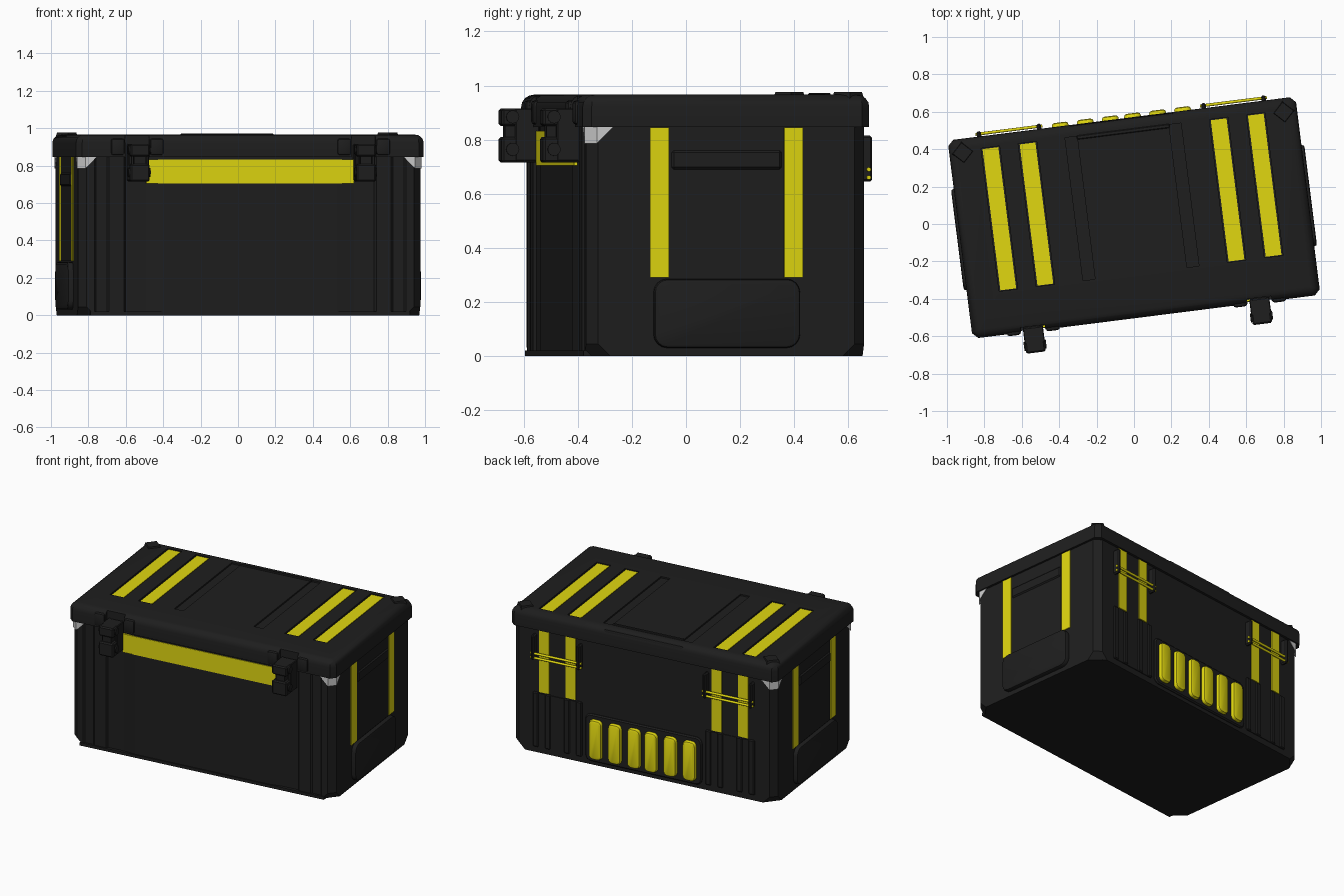
import bpy, bmesh, math
from mathutils import Matrix, Vector

if "Cube" in bpy.data.objects:
    bpy.data.objects.remove(bpy.data.objects["Cube"])

# The whole case is turned slightly about the vertical axis
TURN = Matrix.Translation((0, 0.034, 0)) @ Matrix.Rotation(math.radians(7.2), 4, 'Z')


def mat(name, col):
    m = bpy.data.materials.new(name)
    m.diffuse_color = (*col, 1)
    m.use_nodes = True
    m.node_tree.nodes["Principled BSDF"].inputs["Base Color"].default_value = m.diffuse_color
    return m


BLACK = mat("black", (0.013, 0.013, 0.013))
YELLOW = mat("yellow", (0.75, 0.68, 0.005))
GREY = mat("grey", (0.6, 0.6, 0.6))


def finish(name, bm, material, smooth=False):
    bmesh.ops.recalc_face_normals(bm, faces=bm.faces)
    me = bpy.data.meshes.new(name)
    bm.to_mesh(me)
    bm.free()
    me.materials.append(material)
    ob = bpy.data.objects.new(name, me)
    bpy.context.collection.objects.link(ob)
    ob.matrix_world = TURN
    if smooth:
        bpy.context.view_layer.objects.active = ob
        ob.select_set(True)
        bpy.ops.object.shade_smooth_by_angle(angle=math.radians(35))
        ob.select_set(False)
    return ob


def add_box(bm, u, v, z):
    mtx = Matrix.Translation([(a + b) / 2 for a, b in (u, v, z)]) @ \
        Matrix.Diagonal([b - a for a, b in (u, v, z)] + [1])
    return bmesh.ops.create_cube(bm, size=1, matrix=mtx)['verts']


def box(name, u, v, z, material=BLACK, bevel=0, seg=1, round_axis=None, r=0.04):
    """Box by ranges; round_axis rounds the edges running along that axis."""
    bm = bmesh.new()
    add_box(bm, u, v, z)
    if round_axis is not None:
        es = [e for e in bm.edges
              if abs((e.verts[0].co - e.verts[1].co).normalized()[round_axis]) > 0.9]
        bmesh.ops.bevel(bm, geom=es, offset=r, segments=4, profile=0.5, affect='EDGES')
    if bevel:
        es = [e for e in bm.edges if len(e.link_faces) == 2 and e.calc_face_angle() > 0.8]
        bmesh.ops.bevel(bm, geom=es, offset=bevel, segments=seg, profile=0.5, affect='EDGES')
    return finish(name, bm, material, bevel > 0 or round_axis is not None)


def span(c, w):
    return (c - w / 2, c + w / 2)


def side(s, a, b):
    return tuple(sorted((s * a, s * b)))


def prism(pts, z0, z1):
    bm = bmesh.new()
    f = bm.faces.new([bm.verts.new((x, y, z0)) for x, y in pts])
    ext = bmesh.ops.extrude_face_region(bm, geom=[f])['geom']
    for vert in ext:
        if isinstance(vert, bmesh.types.BMVert):
            vert.co.z = z1
    return bm


def cut(bm, co, no, outer=True):
    res = bmesh.ops.bisect_plane(bm, geom=bm.verts[:] + bm.edges[:] + bm.faces[:], plane_co=co,
                                 plane_no=no, clear_outer=outer, clear_inner=not outer)
    es = [g for g in res['geom_cut'] if isinstance(g, bmesh.types.BMEdge)]
    bmesh.ops.contextual_create(bm, geom=es)


# Body: chamfered plan with shallow front steps, bottom corners cut off
U, V, C = 0.922, 0.518, 0.04
half = [(0.47, -V), (0.56, -V + .012), (0.67, -V + .012), (0.68, -V), (0.76, -V),
        (0.77, -V + .008), (0.83, -V + .008), (0.84, -V), (U - C, -V), (U, -V + C),
        (U, V - C), (U - C, V)]
plan = half + [(-x, y) for x, y in reversed(half)]
bm = prism(plan, 0, 0.85)
for su in (-1, 1):
    for sv in (-1, 1):
        cut(bm, (su * (U - C), sv * V, 0.045), Vector((su, sv, -1)))
finish("body", bm, BLACK)
box("base_rim", (-.86, .86), (-.525, .5), (0, .02))

# Pale corner guards under the lid, on three corners
U2, V2 = U + .006, V + .006
oct_half = [(U2 - C, -V2), (U2, -V2 + C), (U2, V2 - C), (U2 - C, V2)]
for su, sv in ((-1, -1), (1, -1), (-1, 1)):
    bm = prism(oct_half + [(-x, y) for x, y in reversed(oct_half)], 0.7, 0.848)
    cut(bm, (su * (U2 - C), sv * V2, 0.785), Vector((su, sv, 1)), outer=False)
    finish("corner_guard", bm, GREY)

# Lid with rounded top edge
LU, LV, TOP = 0.937, 0.534, 0.966
c = 0.03
lh = [(LU - c, -LV), (LU, -LV + c), (LU, LV - c), (LU - c, LV)]
bm = prism(lh + [(-x, y) for x, y in reversed(lh)], 0.847, TOP)
es = [e for e in bm.edges if all(v.co.z > 0.95 for v in e.verts)]
bmesh.ops.bevel(bm, geom=es, offset=0.045, segments=4, profile=0.5, affect='EDGES')
lid = finish("lid", bm, BLACK, True)

# Slots in the lid top and latch notches in the lid front
SLOTS = (-.715, -.515, .515, .715)
bm = bmesh.new()
for u in SLOTS:
    add_box(bm, span(u, .10), (-.30, .47), (TOP - .012, 1.1))
for u in (-.28, .28):
    add_box(bm, span(u, .065), (-.30, .47), (TOP - .010, 1.1))
for u in (-.61, .61):
    add_box(bm, span(u, .13), (-.7, -.508), (.80, 1.1))
cutter = finish("lid_cutter", bm, BLACK)
cutter.hide_render = True
cutter.hide_viewport = True
mod = lid.modifiers.new("slots", 'BOOLEAN')
mod.operation = 'DIFFERENCE'
mod.object = cutter
mod.solver = 'EXACT'

for u in SLOTS:
    box("lid_stripe", span(u, .085), (-.296, .465), (TOP - .02, TOP - .004), YELLOW)
box("lid_back_bar", (-.28, .28), (.49, .531), (.885, .955), bevel=.012, seg=2)
box("lid_back_ridge", (-.25, .25), (.452, .474), (.95, .972), bevel=.004)

# Raised pads on the back corners of the lid
for s in (-1, 1):
    bm = bmesh.new()
    bmesh.ops.create_cone(bm, cap_ends=True, segments=4, radius1=.062, radius2=.052, depth=.03,
                          matrix=Matrix.Translation((s * .865, .46, .961)))
    finish("lid_corner_pad", bm, BLACK)

# Front yellow band
box("front_band", (-.56, .56), (-.51, -.5225), (.705, .832), YELLOW)

# Latches
for s in (-1, 1):
    u = s * .61
    for d in (-1, 1):
        box("latch_lid_pad", span(u + d * .105, .075), (-.545, -.50), (.855, .945), bevel=.014, seg=2)
        box("latch_cheek", span(u + d * .045, .018), (-.60, -.51), (.72, .915), bevel=.004)
    box("latch_top", span(u, .105), (-.65, -.51), (.85, .915), bevel=.008)
    box("latch_bottom", span(u, .105), (-.65, -.51), (.715, .81), bevel=.008)
    box("latch_link", span(u, .06), (-.635, -.58), (.80, .86))
    for z in (.884, .764):
        bm = bmesh.new()
        bmesh.ops.create_cone(bm, cap_ends=True, segments=16, radius1=.024, radius2=.024, depth=.12,
                              matrix=Matrix.Translation((u, -.61, z)) @ Matrix.Rotation(math.pi / 2, 4, 'Y'))
        finish("latch_pin", bm, BLACK, True)

# Side walls: lower plate, carry grip and two stripes each
for s in (-1, 1):
    box("side_plate", side(s, .90, .952), (-.272, .272), (.03, .285), bevel=.012, seg=2,
        round_axis=0, r=.05)
    box("side_grip", side(s, .91, .934), (-.205, .205), (.69, .76), bevel=.008)
    box("side_panel", side(s, .91, .926), (-.21, .21), (.29, .845))
    for v in (-.25, .25):
        box("side_stripe", side(s, .91, .928), span(v, .07), (.29, .845), YELLOW)

# Back wall: light row on its plate
box("light_plate", (-.41, .41), (.50, .53), (.025, .35), bevel=.008, round_axis=1, r=.04)
for u in (.06, .195, .33):
    for s in (-1, 1):
        box("back_light", span(s * u, .09), (.51, .555), (.05, .32), YELLOW, bevel=.015, seg=2,
            round_axis=1, r=.03)

# Back wall: stripes, tie-down rods and lower ribs
for s in (-1, 1):
    for u in (.515, .70):
        box("back_stripe", span(s * u, .07), (.50, .525), (.42, .845), YELLOW)
    for u in (.455, .54, .675, .76):
        box("back_rib", span(s * u, .04), (.50, .53), (.04, .415), bevel=.006)
    box("back_rib_panel", side(s, .44, .78), (.50, .523), (.04, .41))
    for u in (.444, .767):
        box("rod_bracket", span(s * u, .024), (.51, .562), (.645, .815), bevel=.008)
    for z in (.69, .66):
        bm = bmesh.new()
        bmesh.ops.create_cone(bm, cap_ends=True, segments=12, radius1=.008, radius2=.008, depth=.36,
                              matrix=Matrix.Translation((s * .605, .548, z)) @ Matrix.Rotation(math.pi / 2, 4, 'Y'))
        finish("tie_rod", bm, YELLOW, True)
